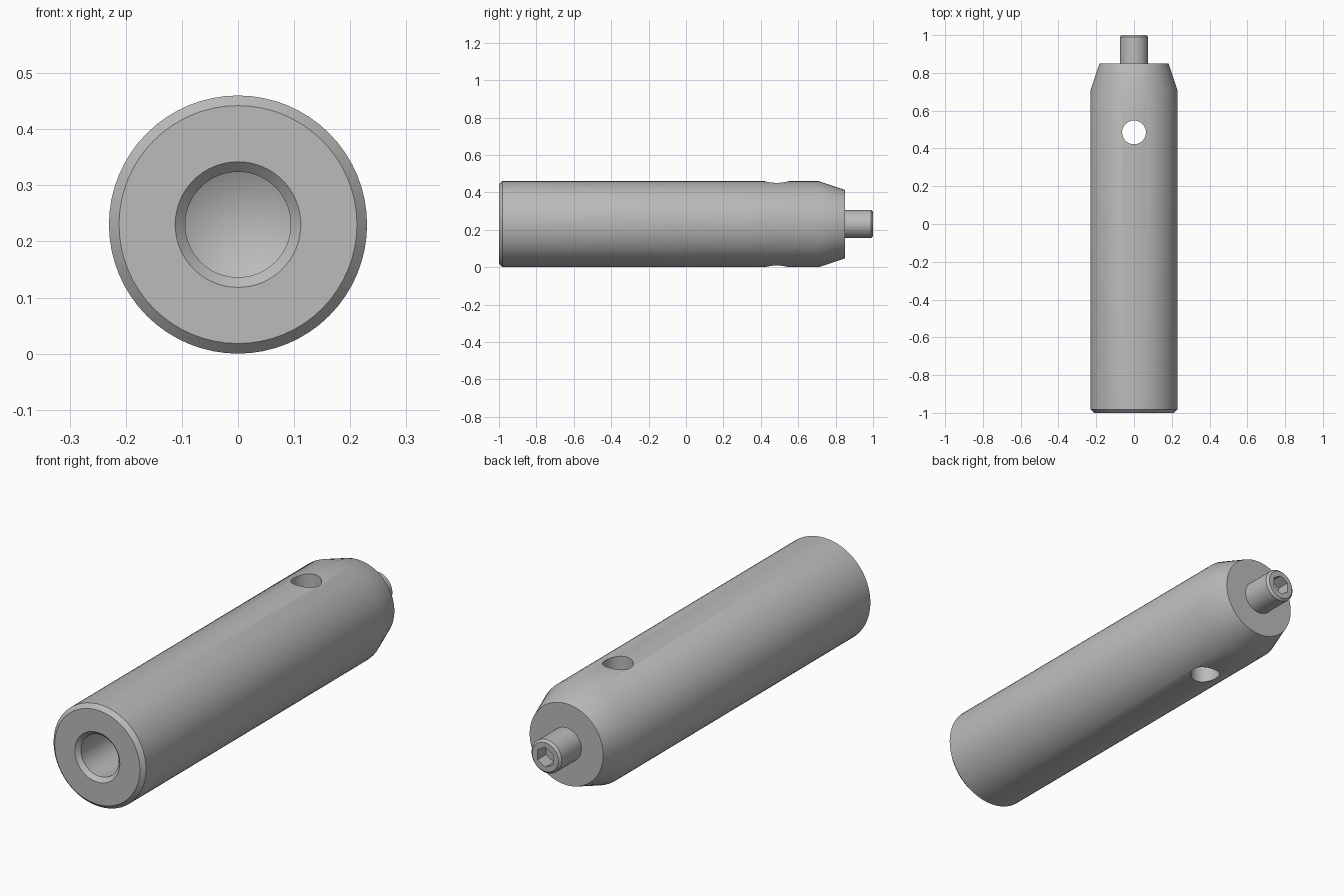
import bpy, bmesh, math
from mathutils import Matrix, Vector

if "Cube" in bpy.data.objects:
    bpy.data.objects.remove(bpy.data.objects["Cube"])

RADIUS = 0.23
AXIS_Z = 0.23

steel = bpy.data.materials.new("grey_steel")
steel.use_nodes = True
grey = (0.5, 0.5, 0.5, 1)
steel.diffuse_color = grey
steel.node_tree.nodes["Principled BSDF"].inputs["Base Color"].default_value = grey


def add_object(name, bm):
    bmesh.ops.recalc_face_normals(bm, faces=bm.faces)
    mesh = bpy.data.meshes.new(name)
    bm.to_mesh(mesh)
    bm.free()
    mesh.materials.append(steel)
    obj = bpy.data.objects.new(name, mesh)
    bpy.context.collection.objects.link(obj)
    return obj


def lathe(name, profile, steps=64):
    """Turn (radius, y) points around the long axis."""
    bm = bmesh.new()
    verts = [bm.verts.new((r, y, AXIS_Z)) for r, y in profile]
    edges = [bm.edges.new(pair) for pair in zip(verts, verts[1:])]
    bmesh.ops.spin(bm, geom=verts + edges, cent=(0, 0, AXIS_Z), axis=(0, 1, 0),
                   angle=math.tau, steps=steps)
    bmesh.ops.remove_doubles(bm, verts=bm.verts, dist=1e-5)
    return add_object(name, bm)


def prism(name, sides, radius, depth, matrix):
    bm = bmesh.new()
    bmesh.ops.create_cone(bm, cap_ends=True, segments=sides, radius1=radius,
                          radius2=radius, depth=depth, matrix=matrix)
    return add_object(name, bm)


def cut(target, cutter):
    """Subtract the cutter, apply, and keep the sharp edges crisp."""
    cutter.hide_render = True
    mod = target.modifiers.new("cut", 'BOOLEAN')
    mod.object, mod.operation, mod.solver = cutter, 'DIFFERENCE', 'EXACT'
    bpy.ops.object.select_all(action='DESELECT')
    bpy.context.view_layer.objects.active = target
    target.select_set(True)
    bpy.ops.object.modifier_apply(modifier=mod.name)
    bpy.data.objects.remove(cutter)
    bpy.ops.object.shade_smooth_by_angle(angle=math.radians(30))


# Main barrel: drilled front bore, chamfered rims, tapered back end
barrel = lathe("barrel", [
    (0, -0.50), (0.094, -0.55), (0.094, -0.982), (0.112, -1),
    (0.212, -1), (RADIUS, -0.982), (RADIUS, 0.71), (0.183, 0.85), (0, 0.85)])

# Vertical cross hole
cut(barrel, prism("cross_hole_cutter", 48, 0.063, 1,
                  Matrix.Translation((0, 0.485, AXIS_Z))))

# Back pin with a hexagonal socket
pin = lathe("back_pin", [
    (0, 0.84), (0.075, 0.84), (0.075, 0.99), (0.065, 1), (0, 1)], 48)
cut(pin, prism("socket_cutter", 6, 0.045, 0.12,
               Matrix.Translation((0, 1, AXIS_Z))
               @ Matrix.Rotation(math.pi / 2, 4, 'X')))
